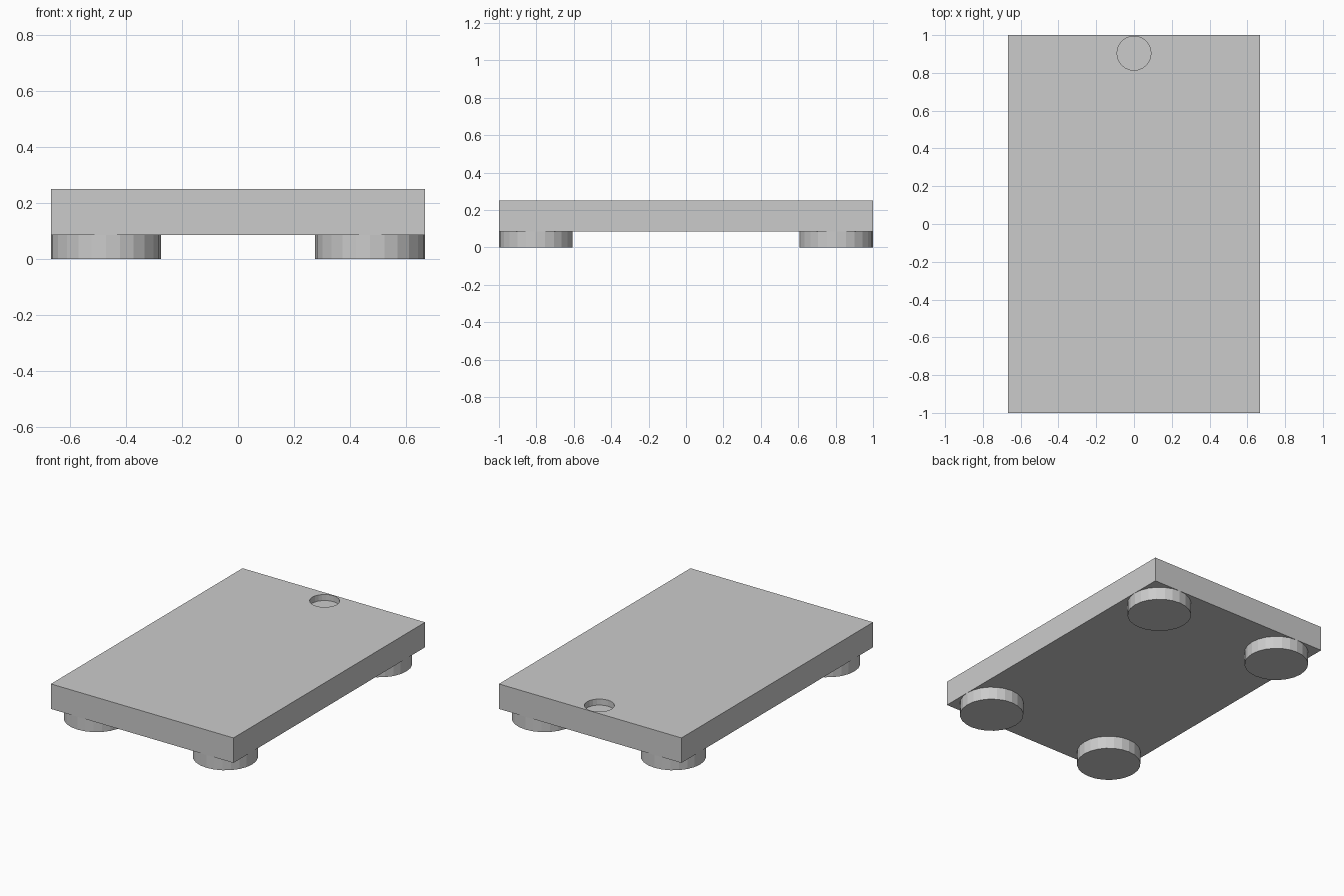
import bpy

if "Cube" in bpy.data.objects:
    bpy.data.objects.remove(bpy.data.objects["Cube"])

HALF_X, HALF_Y = 0.667, 1.0
FOOT_R, FOOT_H, TOP = 0.196, 0.085, 0.25


def cylinder(name, radius, x, y, z0, z1):
    bpy.ops.mesh.primitive_cylinder_add(vertices=24, radius=radius, depth=z1 - z0,
                                        location=(x, y, (z0 + z1) / 2))
    obj = bpy.context.object
    obj.name = name
    return obj


# Flat rectangular slab
bpy.ops.mesh.primitive_cube_add(size=1, location=(0, 0, (FOOT_H + TOP) / 2))
slab = bpy.context.object
slab.name = "slab"
slab.scale = (2 * HALF_X, 2 * HALF_Y, TOP - FOOT_H)
bpy.ops.object.transform_apply(location=False, rotation=False, scale=True)

# Shallow round recess near the back edge
cutter = cylinder("recess_cutter", 0.09, 0, 0.904, TOP - 0.04, TOP + 0.1)
cutter.hide_render = True
cutter.display_type = 'WIRE'
cut = slab.modifiers.new("recess", 'BOOLEAN')
cut.operation = 'DIFFERENCE'
cut.solver = 'EXACT'
cut.object = cutter

# Four round feet, flush with the slab edges
for sy, side_y in ((-1, "front"), (1, "back")):
    for sx, side_x in ((-1, "left"), (1, "right")):
        cylinder(f"{side_y}_{side_x}_foot", FOOT_R,
                 sx * (HALF_X - FOOT_R), sy * (HALF_Y - FOOT_R), 0, FOOT_H)
